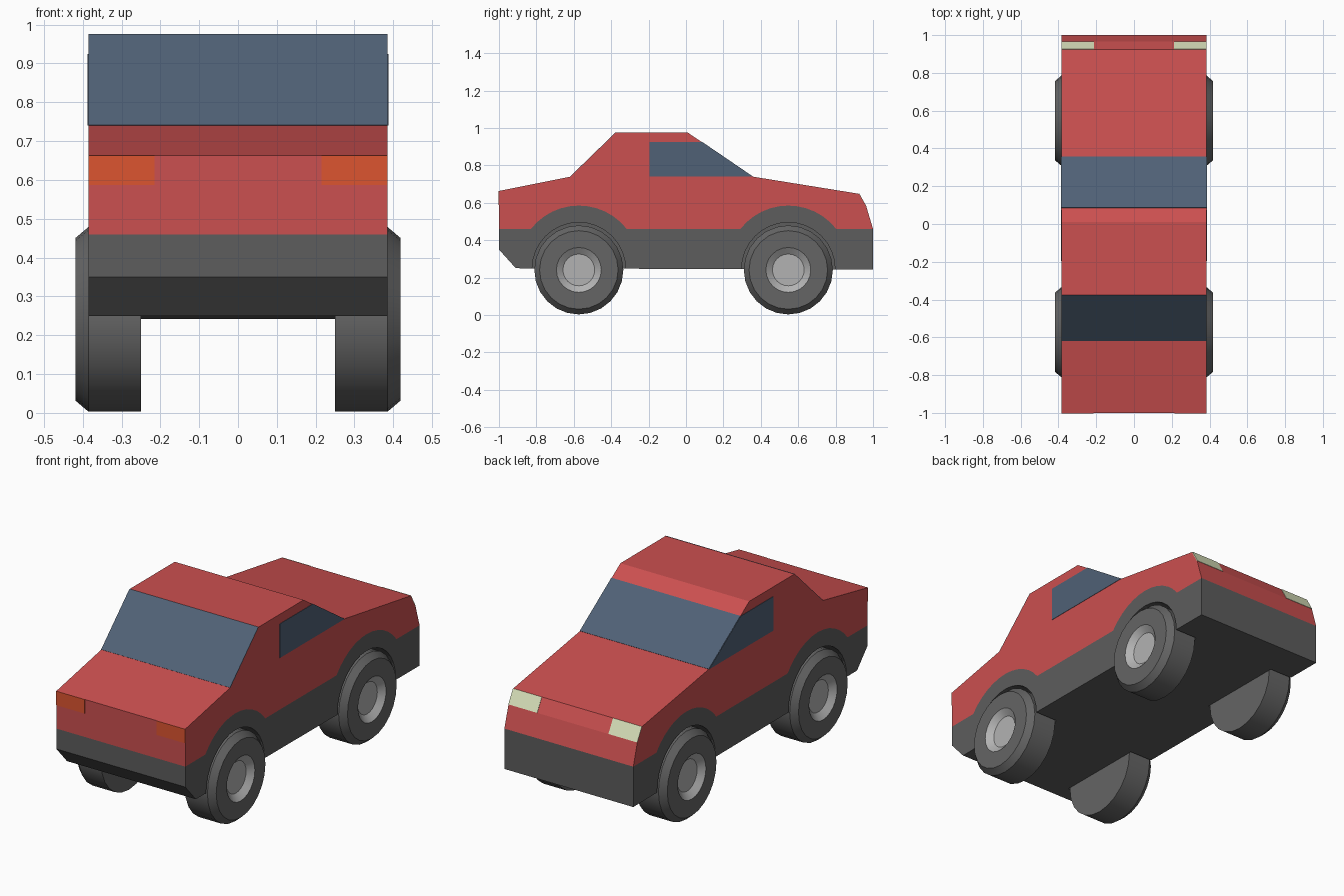
import bpy, bmesh, math

if "Cube" in bpy.data.objects:
    bpy.data.objects.remove(bpy.data.objects["Cube"])

W = 0.385                      # half width of the body
AXLES = {"rear": -0.573, "front": 0.547}
AXLE_Z = 0.241


def material(name, rgb):
    m = bpy.data.materials.new(name)
    m.diffuse_color = (*rgb, 1)
    m.use_nodes = True
    m.node_tree.nodes["Principled BSDF"].inputs["Base Color"].default_value = m.diffuse_color
    return m


RED = material("red_paint", (0.60, 0.08, 0.08))
GREY = material("dark_plastic", (0.11, 0.11, 0.11))
RUBBER = material("rubber", (0.13, 0.13, 0.13))
METAL = material("rim_metal", (0.45, 0.45, 0.45))
GLASS = material("glass", (0.08, 0.12, 0.18))
LAMP = material("headlight_lens", (0.70, 0.76, 0.50))
ORANGE = material("taillight_lens", (0.72, 0.09, 0.03))


def finish(name, bm, *mats):
    bmesh.ops.recalc_face_normals(bm, faces=bm.faces)
    me = bpy.data.meshes.new(name)
    bm.to_mesh(me)
    bm.free()
    for m in mats:
        me.materials.append(m)
    ob = bpy.data.objects.new(name, me)
    bpy.context.collection.objects.link(ob)
    return ob


def prism(name, profile, x0, x1, mat):
    """Extrude a (y, z) outline from x0 to x1."""
    bm = bmesh.new()
    face = bm.faces.new([bm.verts.new((x0, y, z)) for y, z in profile])
    ext = bmesh.ops.extrude_face_region(bm, geom=[face], use_keep_orig=True)
    verts = [v for v in ext["geom"] if isinstance(v, bmesh.types.BMVert)]
    bmesh.ops.translate(bm, verts=verts, vec=(x1 - x0, 0, 0))
    return finish(name, bm, mat)


def panel(name, a, b, x0, x1, mat, t=0.002):
    """Thin plate lying on the outline edge a-b (listed front to back)."""
    dy, dz = b[0] - a[0], b[1] - a[1]
    k = t / math.hypot(dy, dz)
    ny, nz = dz * k, -dy * k
    return prism(name, [(a[0] - ny, a[1] - nz), (b[0] - ny, b[1] - nz),
                        (b[0] + ny, b[1] + nz), (a[0] + ny, a[1] + nz)], x0, x1, mat)


def activate(ob):
    bpy.ops.object.select_all(action='DESELECT')
    ob.select_set(True)
    bpy.context.view_layer.objects.active = ob


# Paint seam with an arch over each wheel, from back to front
seam = [(-1, 0.46)]
for y in AXLES.values():
    for i in range(13):
        a = math.radians(142 - 104 * i / 12)
        seam.append((y + 0.325 * math.cos(a), 0.26 + 0.325 * math.sin(a)))
seam.append((1, 0.46))

# Painted upper body and plastic lower body
top = [(0.965, 0.577), (0.925, 0.648), (0.355, 0.74), (0.01, 0.975),
       (-0.375, 0.975), (-0.617, 0.74), (-1, 0.663)]
prism("upper_body", seam + top, -W, W, RED)
lower = prism("lower_body", seam + [(1, 0.242), (-0.91, 0.25), (-1, 0.35)], -W, W, GREY)

# Wheel wells cut into the lower body
for y in AXLES.values():
    for s in (-1, 1):
        circle = [(y + 0.25 * math.cos(i * math.tau / 32), 0.245 + 0.25 * math.sin(i * math.tau / 32))
                  for i in range(32)]
        cutter = prism("well_cutter", circle, s * 0.25, s * 0.5, GREY)
        cutter.hide_render = True
        mod = lower.modifiers.new("well", 'BOOLEAN')
        mod.operation, mod.solver, mod.object = 'DIFFERENCE', 'EXACT', cutter
        activate(lower)
        bpy.ops.object.modifier_apply(modifier=mod.name)
        bpy.data.objects.remove(cutter)

# Windows
panel("windscreen", (0.355, 0.74), (0.085, 0.924), -W, W, GLASS)
panel("rear_window", (-0.375, 0.975), (-0.617, 0.74), -W, W, GLASS)
side_glass = [(-0.195, 0.74), (0.355, 0.74), (0.085, 0.924), (-0.195, 0.924)]

for s, side in ((-1, "left"), (1, "right")):
    prism(side + "_side_window", side_glass, s * (W - 0.002), s * (W + 0.002), GLASS)
    # Lamps at both ends
    panel(side + "_headlight", (0.965, 0.577), (0.925, 0.648), s * 0.213, s * W, LAMP)
    panel(side + "_taillight", (-1, 0.663), (-1, 0.587), s * 0.215, s * W, ORANGE)

# Wheels: lathed tyre with a recessed rim
WHEEL = [(0.25, 0), (0.25, 0.238), (0.385, 0.238), (0.418, 0.21),
         (0.418, 0.12), (0.39, 0.085), (0.39, 0)]
for axle, y in AXLES.items():
    for s, side in ((-1, "left"), (1, "right")):
        bm = bmesh.new()
        vs = [bm.verts.new((s * x, y, AXLE_Z + r)) for x, r in WHEEL]
        edges = [bm.edges.new(p) for p in zip(vs, vs[1:])]
        bmesh.ops.spin(bm, geom=vs + edges, cent=(0, y, AXLE_Z), axis=(1, 0, 0),
                       angle=math.tau, steps=24)
        bmesh.ops.remove_doubles(bm, verts=bm.verts, dist=1e-4)
        for f in bm.faces:
            far = max(math.hypot(v.co.y - y, v.co.z - AXLE_Z) for v in f.verts)
            outer = abs(f.calc_center_median().x) > 0.3
            f.material_index = int(outer and far < 0.13)
        wheel = finish(f"{axle}_{side}_wheel", bm, RUBBER, METAL)
        activate(wheel)
        bpy.ops.object.shade_smooth_by_angle(angle=math.radians(30))
